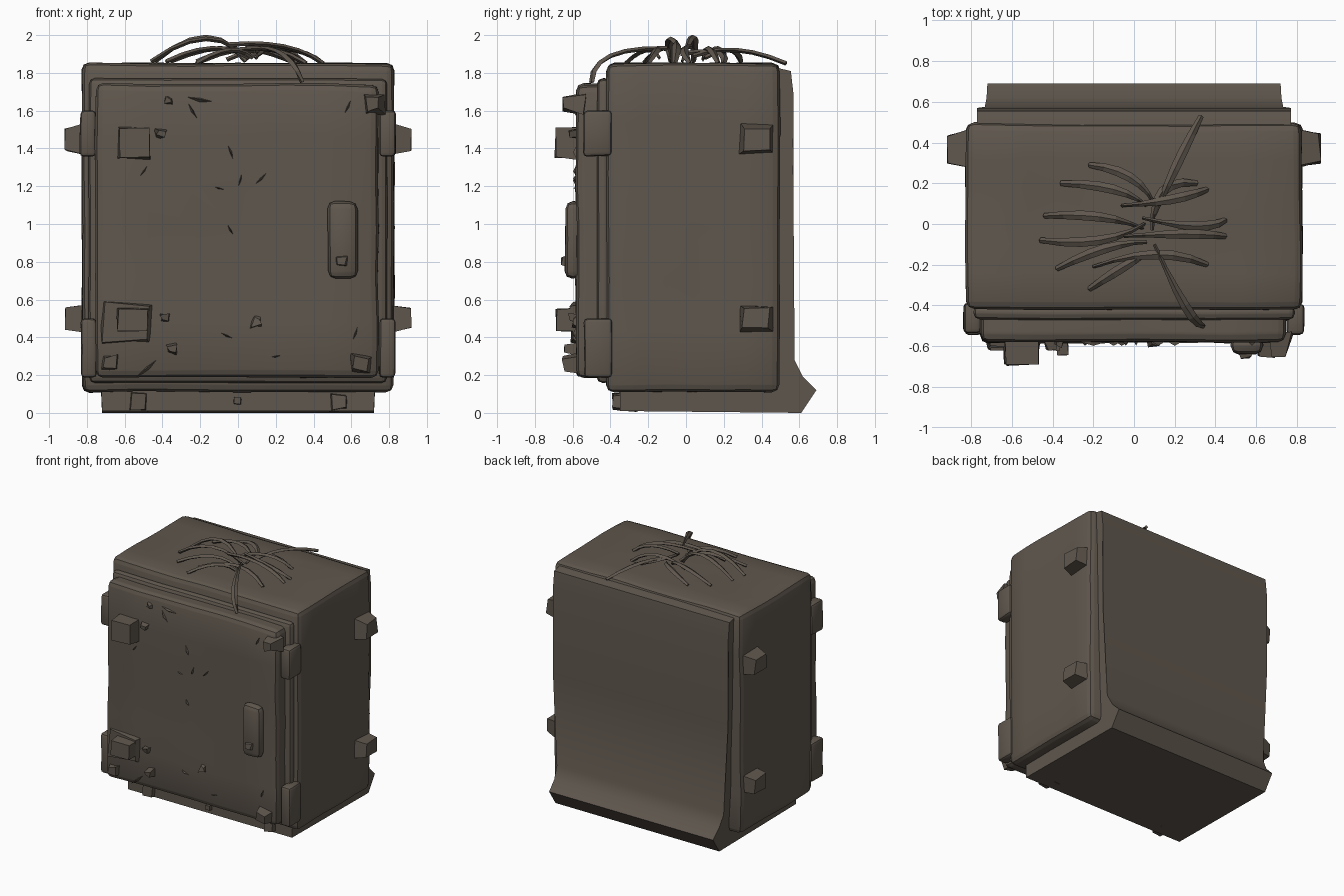
import bpy, bmesh, math, random
from mathutils import Vector, noise

if "Cube" in bpy.data.objects:
    bpy.data.objects.remove(bpy.data.objects["Cube"])

random.seed(4)
mat = bpy.data.materials.new("weathered brown grey")
mat.diffuse_color = (0.115, 0.095, 0.075, 1)
mat.use_nodes = True
mat.node_tree.nodes["Principled BSDF"].inputs["Base Color"].default_value = mat.diffuse_color


def finish(bm, name, angle=35):
    bmesh.ops.recalc_face_normals(bm, faces=bm.faces)
    me = bpy.data.meshes.new(name)
    bm.to_mesh(me)
    bm.free()
    me.materials.append(mat)
    ob = bpy.data.objects.new(name, me)
    bpy.context.collection.objects.link(ob)
    bpy.ops.object.select_all(action='DESELECT')
    ob.select_set(True)
    bpy.context.view_layer.objects.active = ob
    if angle:
        bpy.ops.object.shade_smooth_by_angle(angle=math.radians(angle))
    return ob


def roughen(bm, amp, cuts):
    bmesh.ops.subdivide_edges(bm, edges=bm.edges[:], cuts=cuts, use_grid_fill=True)
    for v in bm.verts:
        v.co += noise.noise_vector(v.co * 3.1) * amp


def box_bm(lo, hi, bevel=0.0, seg=2):
    bm = bmesh.new()
    bmesh.ops.create_cube(bm, size=1)
    lo, hi = Vector(lo), Vector(hi)
    for v in bm.verts:
        v.co = Vector([lo[i] + (v.co[i] + 0.5) * (hi[i] - lo[i]) for i in range(3)])
    if bevel:
        bmesh.ops.bevel(bm, geom=bm.edges[:], offset=bevel, segments=seg,
                        profile=0.5, affect='EDGES')
    return bm


def block(name, lo, hi, bevel=0.0, amp=0.0, cuts=0, seg=2):
    bm = box_bm(lo, hi, bevel, seg)
    if amp:
        roughen(bm, amp, cuts)
    return finish(bm, name)


def nub(name, lo, hi, axis, sign, taper=0.75, jit=0.008):
    """Flat-faced lump that narrows outward along one axis."""
    bm = box_bm(lo, hi)
    c = (Vector(lo) + Vector(hi)) / 2
    for v in bm.verts:
        if (v.co[axis] - c[axis]) * sign > 0:
            for i in range(3):
                if i != axis:
                    v.co[i] = c[i] + (v.co[i] - c[i]) * taper
        v.co += Vector([random.uniform(-jit, jit) for _ in range(3)])
        v.co.z = max(v.co.z, 0.0)
    return finish(bm, name, 0)


# Outer shell
block("body_shell", (-0.825, -0.42, 0.11), (0.825, 0.495, 1.85), 0.04, 0.009, 5)

# Inner core: flat back and base with a flared skirt at the rear
prof = [(-.35, .01), (.61, 0), (.69, .12), (.62, .19), (.575, .28), (.57, 1.0),
        (.57, 1.68), (.555, 1.81), (.40, 1.845), (-.35, 1.83)]
bm = bmesh.new()
rings = []
for s in (-1, 1):
    rings.append([bm.verts.new((s * (0.72 + 0.05 * min(1, max(0, (z - .15) / .5))), y, z))
                  for y, z in prof])
n = len(prof)
for i in range(n):
    j = (i + 1) % n
    bm.faces.new((rings[0][i], rings[0][j], rings[1][j], rings[1][i]))
for r in rings:
    bm.faces.new(r)
finish(bm, "core_and_skirt", 50)

# Door
block("door_frame", (-0.79, -0.47, 0.16), (0.79, -0.40, 1.77), 0.03, 0.006, 3)
block("door", (-0.755, -0.58, 0.19), (0.745, -0.42, 1.74), 0.04, 0.012, 5)

# Handle: long rounded grip with a lower knob
block("handle", (0.475, -0.64, 0.71), (0.635, -0.55, 1.12), 0.042, 0.006, 1)
nub("handle_knob", (0.51, -0.655, 0.77), (0.59, -0.60, 0.84), 1, -1, 0.5)

# Hinge cubes on the door front
nub("upper_hinge", (-0.64, -0.69, 1.34), (-0.465, -0.54, 1.52), 1, -1, 0.9)
nub("lower_hinge", (-0.64, -0.69, 0.43), (-0.47, -0.54, 0.56), 1, -1, 0.9)
nub("lower_hinge_plate", (-0.73, -0.61, 0.37), (-0.46, -0.55, 0.59), 1, -1, 0.85, 0.015)

# Side brackets and corner clamps, mirrored
for s, side in ((-1, "left"), (1, "right")):
    for z0, z1, lvl in ((1.37, 1.53, "upper"), (0.43, 0.57, "lower")):
        xs = sorted((s * 0.80, s * 0.912))
        nub(f"{side}_{lvl}_bracket", (xs[0], 0.28, z0), (xs[1], 0.46, z1), 0, s, 0.75)
    for z0, z1, lvl in ((1.36, 1.60, "upper"), (0.19, 0.50, "lower")):
        xs = sorted((s * 0.75, s * 0.835))
        block(f"{side}_{lvl}_clamp", (xs[0], -0.54, z0), (xs[1], -0.39, z1), 0.02, 0.008, 1)

# Knobs and rivets on the door: x, z, half size, front y
for i, (x, z, h, y) in enumerate([(.72, 1.64, .055, -.655), (.65, .26, .055, -.65),
                                  (-.68, .27, .05, -.62), (-.35, .34, .03, -.635),
                                  (-.39, .50, .028, -.62), (-.41, 1.48, .03, -.62),
                                  (.10, .48, .035, -.60), (-.37, 1.65, .025, -.60)]):
    nub(f"door_knob_{i+1}", (x - h, y, z - h), (x + h, -.54, z + h), 1, -1, 0.6, 0.012)

# Feet bumps under the front edge
for i, (x, h) in enumerate(((-.53, .05), (0, .022), (.53, .05))):
    nub(f"front_foot_{i+1}", (x - h, -.385, .06 - h), (x + h, -.26, .06 + h), 1, -1, 0.75)

# Chips and scratches raised on the door: x, z, length, angle
bm = bmesh.new()
for x, z, l, a in [(-.2, 1.66, .19, -10), (-.04, 1.38, .12, 110), (.01, 1.23, .11, 75),
                   (.12, 1.24, .12, 45), (-.04, .97, .08, -60), (-.1, 1.19, .1, -15),
                   (-.06, .41, .1, -25), (-.24, 1.6, .12, -60), (-.48, .24, .16, 40),
                   (.58, 1.62, .13, 65), (.2, .3, .1, 10), (-.5, 1.28, .12, 55),
                   (.62, .42, .12, 70)]:
    d = Vector((math.cos(math.radians(a)), 0, math.sin(math.radians(a)))) * l / 2
    w = Vector((-d.z, 0, d.x)) * 0.22
    c = Vector((x, -.57, z))
    p = [bm.verts.new(q) for q in (c - d, c - w, c + d, c + w * .4, c + Vector((0, -.028, 0)))]
    bm.faces.new(p[:4])
    for k in range(4):
        bm.faces.new((p[k], p[(k + 1) % 4], p[4]))
finish(bm, "door_chips", 0)

# Stringy strands over the top: tip, crest, root
strands = [((-.44, .04, 1.86), (-.17, .035, 1.99), (.04, -.02, 1.86)),
           ((-.46, -.08, 1.86), (-.17, -.08, 1.98), (.05, 0, 1.87)),
           ((-.22, .29, 1.86), (-.02, .23, 1.92), (.10, .10, 1.88)),
           ((-.36, .20, 1.86), (-.10, .17, 1.93), (.06, .09, 1.88)),
           ((-.38, -.22, 1.86), (-.14, -.12, 1.93), (.06, -.09, 1.88)),
           ((-.22, -.32, 1.85), (-.05, -.21, 1.92), (.08, -.14, 1.88)),
           ((.33, .53, 1.85), (.20, .27, 1.92), (.10, .04, 1.89)),
           ((.36, .17, 1.85), (.18, .12, 1.93), (-.06, .09, 1.87)),
           ((.45, .02, 1.85), (.30, -.01, 1.92), (.04, .03, 1.94)),
           ((.45, -.06, 1.85), (.24, -.05, 1.94), (-.05, -.06, 1.95)),
           ((.36, -.20, 1.85), (.10, -.15, 1.93), (-.20, -.21, 1.86)),
           ((.34, -.50, 1.75), (.25, -.40, 1.89), (.10, -.10, 1.93)),
           ((.31, .20, 1.85), (.14, .16, 1.91), (.09, -.03, 1.90))]
bm = bmesh.new()
for tip, crest, root in strands:
    a, m, b = Vector(tip), Vector(crest), Vector(root)
    ctrl = m * 2 - (a + b) / 2
    prev, N = None, 6
    for k in range(N + 1):
        t = k / N
        pt = a * (1 - t) ** 2 + ctrl * 2 * t * (1 - t) + b * t * t
        tan = ((ctrl - a) * (1 - t) + (b - ctrl) * t).normalized()
        side = tan.cross(Vector((0, 0, 1))).normalized()
        up = side.cross(tan)
        w = 0.008 + 0.016 * math.sin(math.pi * min(1, t + .1))
        ring = [bm.verts.new(pt + side * w * i + up * 0.012 * j)
                for i, j in ((-1, 0), (0, 1), (1, 0), (0, -1))]
        if prev:
            for q in range(4):
                bm.faces.new((prev[q], prev[(q + 1) % 4], ring[(q + 1) % 4], ring[q]))
        else:
            bm.faces.new(ring)
        prev = ring
    bm.faces.new(prev)
finish(bm, "top_strands", 0)
